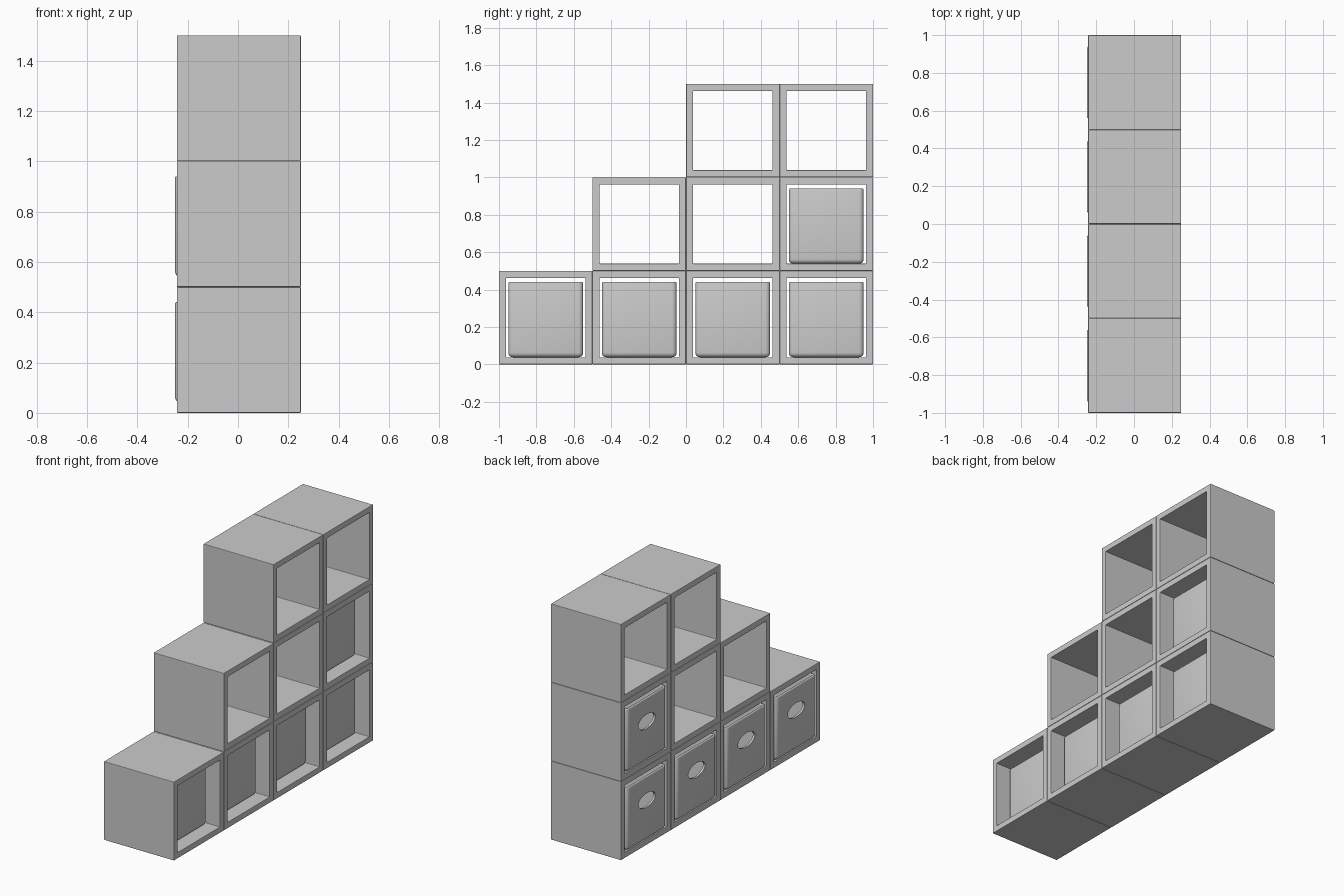
import bpy, bmesh, math
from mathutils import Matrix

if "Cube" in bpy.data.objects:
    bpy.data.objects.remove(bpy.data.objects["Cube"])

CELL, WALL = 0.5, 0.038
X0, X1 = -0.243, 0.25


def to_object(bm, name):
    bmesh.ops.recalc_face_normals(bm, faces=bm.faces)
    me = bpy.data.meshes.new(name)
    bm.to_mesh(me)
    bm.free()
    ob = bpy.data.objects.new(name, me)
    bpy.context.collection.objects.link(ob)
    return ob


def box(bm, lo, hi):
    size = [b - a for a, b in zip(lo, hi)]
    mid = [(a + b) / 2 for a, b in zip(lo, hi)]
    bmesh.ops.create_cube(bm, size=1, matrix=Matrix.Translation(mid) @ Matrix.Diagonal((*size, 1)))


def baked(ob):
    dg = bpy.context.evaluated_depsgraph_get()
    me = bpy.data.meshes.new_from_object(ob.evaluated_get(dg))
    bpy.data.objects.remove(ob)
    return me


# open cube: square tube along x with softened edges
bm = bmesh.new()
rings = []
for x in (X0, X1):
    for inset in (0.0005, WALL):
        h = CELL / 2 - inset
        rings.append([bm.verts.new((x, sy * h, CELL / 2 + sz * h))
                      for sy, sz in ((-1, -1), (1, -1), (1, 1), (-1, 1))])
for a, b in ((0, 1), (1, 3), (3, 2), (2, 0)):
    for i in range(4):
        j = (i + 1) % 4
        bm.faces.new((rings[a][i], rings[a][j], rings[b][j], rings[b][i]))
cube = to_object(bm, "cube_template")
bev = cube.modifiers.new("soft", 'BEVEL')
bev.width, bev.segments, bev.limit_method = 0.003, 2, 'ANGLE'
cube_mesh = baked(cube)

# storage bin: rounded open-topped shell with an oval hand hole
bm = bmesh.new()
box(bm, (-0.25, -0.2, WALL), (0.17, 0.2, 0.44))
bmesh.ops.recalc_face_normals(bm, faces=bm.faces)
top = max(bm.faces, key=lambda f: f.calc_center_median().z)
bmesh.ops.delete(bm, geom=[top], context='FACES_ONLY')
edges = [e for e in bm.edges if not e.is_boundary]
bmesh.ops.bevel(bm, geom=edges, offset=0.025, segments=5, profile=0.5, affect='EDGES')
me = bpy.data.meshes.new("bin_template")
bm.to_mesh(me)
bm.free()
bin_ob = bpy.data.objects.new("bin_template", me)
bpy.context.collection.objects.link(bin_ob)
sol = bin_ob.modifiers.new("shell", 'SOLIDIFY')
sol.thickness, sol.offset = 0.014, -1
bev = bin_ob.modifiers.new("rim", 'BEVEL')
bev.width, bev.segments, bev.limit_method = 0.006, 3, 'ANGLE'
bev.angle_limit = math.radians(50)

bm = bmesh.new()
bmesh.ops.create_cone(bm, cap_ends=True, segments=32, radius1=1, radius2=1, depth=0.1,
                      matrix=Matrix.Translation((-0.25, 0, 0.29))
                      @ Matrix.Diagonal((1, 0.085, 0.045, 1))
                      @ Matrix.Rotation(math.pi / 2, 4, 'Y'))
cutter = to_object(bm, "hole_cutter")
cutter.hide_render = True
cut = bin_ob.modifiers.new("hole", 'BOOLEAN')
cut.object, cut.operation, cut.solver = cutter, 'DIFFERENCE', 'EXACT'
bin_mesh = baked(bin_ob)
bpy.data.objects.remove(cutter)


def place(mesh, name, col, row):
    ob = bpy.data.objects.new(name, mesh)
    ob.location = (0, -0.75 + CELL * col, CELL * row)
    bpy.context.collection.objects.link(ob)
    return ob


# stepped stack of cubes
for row in range(3):
    for col in range(row, 4):
        place(cube_mesh, f"shelf_cube_{row}_{col}", col, row)

# bins in the bottom row and one above
bins = [place(bin_mesh, f"storage_bin_{r}_{c}", c, r)
        for c, r in ((0, 0), (1, 0), (2, 0), (3, 0), (3, 1))]
bpy.ops.object.select_all(action='DESELECT')
bins[0].select_set(True)
bpy.context.view_layer.objects.active = bins[0]
bpy.ops.object.shade_smooth_by_angle(angle=math.radians(35))
